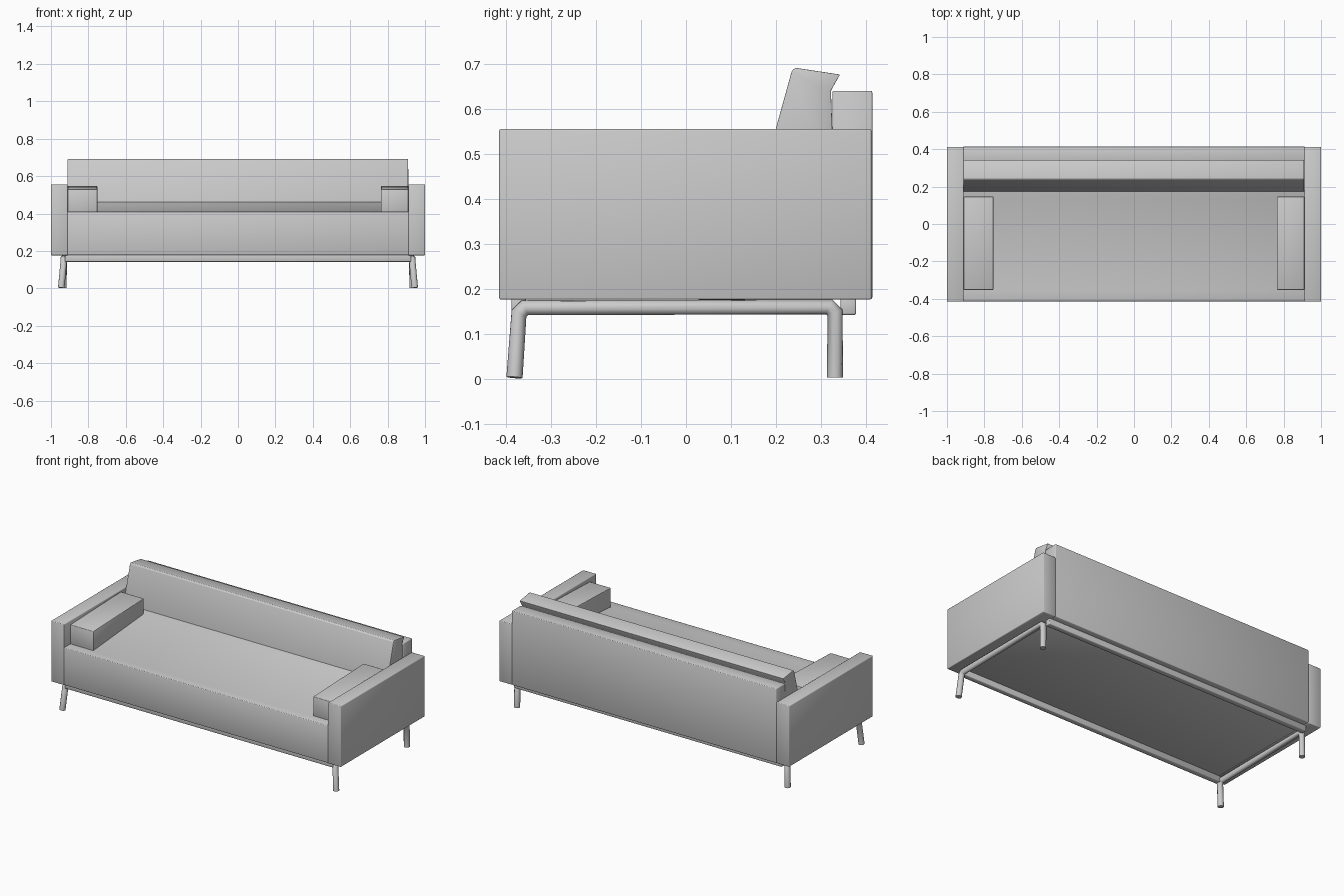
import bpy, bmesh

if "Cube" in bpy.data.objects:
    bpy.data.objects.remove(bpy.data.objects["Cube"])


def prism(name, profile, x0, x1, bevel=0.004):
    """Extrude a (y, z) side profile from x0 to x1 with softened edges."""
    bm = bmesh.new()
    face = bm.faces.new([bm.verts.new((x0, y, z)) for y, z in profile])
    ext = bmesh.ops.extrude_face_region(bm, geom=[face])
    moved = [g for g in ext["geom"] if isinstance(g, bmesh.types.BMVert)]
    bmesh.ops.translate(bm, verts=moved, vec=(x1 - x0, 0, 0))
    bmesh.ops.recalc_face_normals(bm, faces=bm.faces[:])
    mesh = bpy.data.meshes.new(name)
    bm.to_mesh(mesh)
    bm.free()
    ob = bpy.data.objects.new(name, mesh)
    bpy.context.collection.objects.link(ob)
    mod = ob.modifiers.new("soft_edges", 'BEVEL')
    mod.width = bevel
    mod.segments = 2
    bpy.ops.object.select_all(action='DESELECT')
    ob.select_set(True)
    bpy.context.view_layer.objects.active = ob
    bpy.ops.object.shade_smooth()
    return ob


def rect(y0, y1, z0, z1):
    return [(y0, z0), (y1, z0), (y1, z1), (y0, z1)]


def leg_frame(name, side):
    """Bent tube: front leg, side rail and back leg in one."""
    cu = bpy.data.curves.new(name, 'CURVE')
    cu.dimensions = '3D'
    cu.bevel_depth = 0.018
    cu.bevel_resolution = 3
    cu.use_fill_caps = True
    path = [(0.945, -0.381, 0.003), (0.932, -0.371, 0.145),
            (0.932, -0.358, 0.158), (0.932, 0.318, 0.160),
            (0.932, 0.331, 0.147), (0.934, 0.331, 0.003)]
    sp = cu.splines.new('POLY')
    sp.points.add(len(path) - 1)
    for p, (x, y, z) in zip(sp.points, path):
        p.co = (x * side, y, z, 1)
    bpy.context.collection.objects.link(bpy.data.objects.new(name, cu))


# Seat: flat front lip, cushion rising gently and curving into the back
prism("seat", [(-0.414, 0.177), (0.335, 0.177), (0.335, 0.47), (0.16, 0.46),
               (0.13, 0.449), (-0.36, 0.41), (-0.414, 0.41)], -0.914, 0.914)

# Back panel and leaning back cushion
prism("back_panel", rect(0.325, 0.414, 0.177, 0.64), -0.912, 0.912)
prism("back_cushion", [(0.162, 0.42), (0.33, 0.42), (0.322, 0.64),
                       (0.342, 0.676), (0.243, 0.691), (0.235, 0.684)],
      -0.911, 0.909, 0.002)

# Cross rails of the open underframe
for label, y0, y1 in (("front", -0.388, -0.355), ("back", 0.343, 0.378)):
    prism(label + "_rail", rect(y0, y1, 0.142, 0.182), -0.925, 0.925)

# Arms, side pillows and leg frames on both sides
for label, s, inner in (("left", -1, 0.752), ("right", 1, 0.765)):
    prism(label + "_arm", rect(-0.415, 0.412, 0.176, 0.555), s * 0.911, s * 1.0)
    prism(label + "_pillow", [(-0.352, 0.40), (0.146, 0.44), (0.146, 0.546),
                              (-0.352, 0.53)], s * inner, s * 0.911, 0.003)
    leg_frame(label + "_leg_frame", s)
